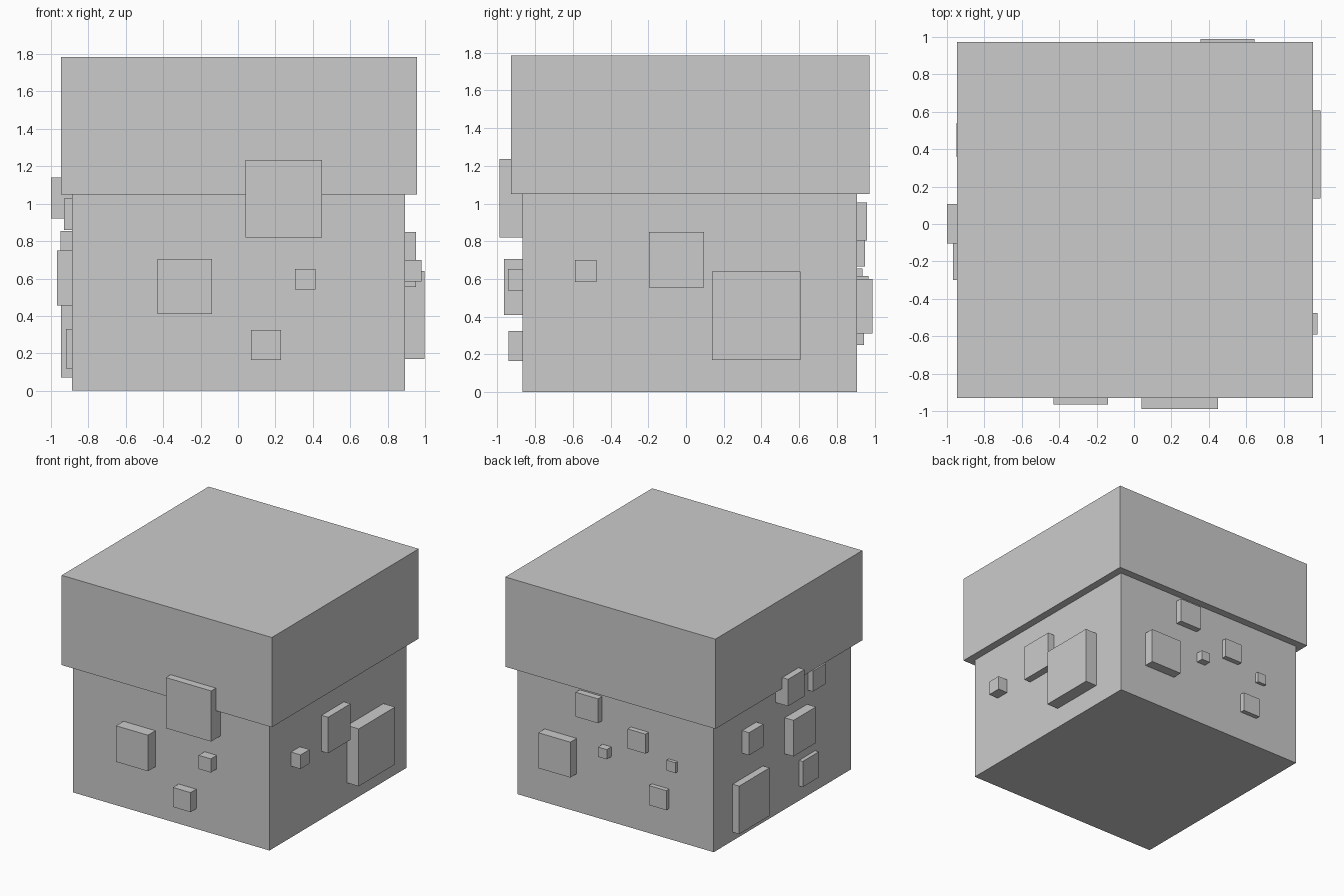
import bpy


def box(name, x, y, z):
    """Box spanning the given (min, max) ranges."""
    bpy.ops.mesh.primitive_cube_add(size=1, location=[(a + b) / 2 for a, b in (x, y, z)])
    ob = bpy.context.object
    ob.name = name
    ob.scale = [b - a for a, b in (x, y, z)]
    bpy.ops.object.transform_apply(location=False, rotation=False, scale=True)
    return ob


# Main volumes
BX, BY = (-0.887, 0.893), (-0.868, 0.908)
box("body", BX, BY, (0, 1.05))
box("lid", (-0.947, 0.957), (-0.929, 0.972), (1.05, 1.785))

EMBED = 0.01  # studs sink slightly into the body

# Studs per side: (start, end along the wall, bottom, top, outer plane)
front = [(0.04, 0.45, 0.82, 1.235, -0.99), (-0.43, -0.14, 0.41, 0.705, -0.965),
         (0.305, 0.415, 0.54, 0.652, -0.945), (0.07, 0.23, 0.165, 0.325, -0.942)]
back = [(0.355, 0.645, 0.31, 0.60, 0.99), (0.125, 0.328, 0.805, 1.005, 0.96),
        (0.04, 0.12, 0.535, 0.615, 0.968), (-0.298, -0.137, 0.665, 0.825, 0.95),
        (-0.56, -0.477, 0.57, 0.655, 0.935), (-0.483, -0.325, 0.25, 0.41, 0.945)]
right = [(-0.59, -0.475, 0.585, 0.70, 0.98), (-0.195, 0.095, 0.555, 0.85, 0.953),
         (0.137, 0.607, 0.17, 0.64, 0.998)]
left = [(0.27, 0.663, 0.07, 0.463, -0.946), (0.357, 0.54, 0.67, 0.855, -0.95),
        (-0.30, -0.01, 0.455, 0.75, -0.967), (-0.105, 0.108, 0.92, 1.14, -1.0),
        (-0.405, -0.197, 0.12, 0.33, -0.92), (-0.48, -0.313, 0.86, 1.027, -0.93)]

for i, (a, b, lo, hi, out) in enumerate(front):
    box(f"front_stud_{i}", (a, b), (out, BY[0] + EMBED), (lo, hi))
for i, (a, b, lo, hi, out) in enumerate(back):
    box(f"back_stud_{i}", (a, b), (BY[1] - EMBED, out), (lo, hi))
for i, (a, b, lo, hi, out) in enumerate(right):
    box(f"right_stud_{i}", (BX[1] - EMBED, out), (a, b), (lo, hi))
for i, (a, b, lo, hi, out) in enumerate(left):
    box(f"left_stud_{i}", (out, BX[0] + EMBED), (a, b), (lo, hi))
